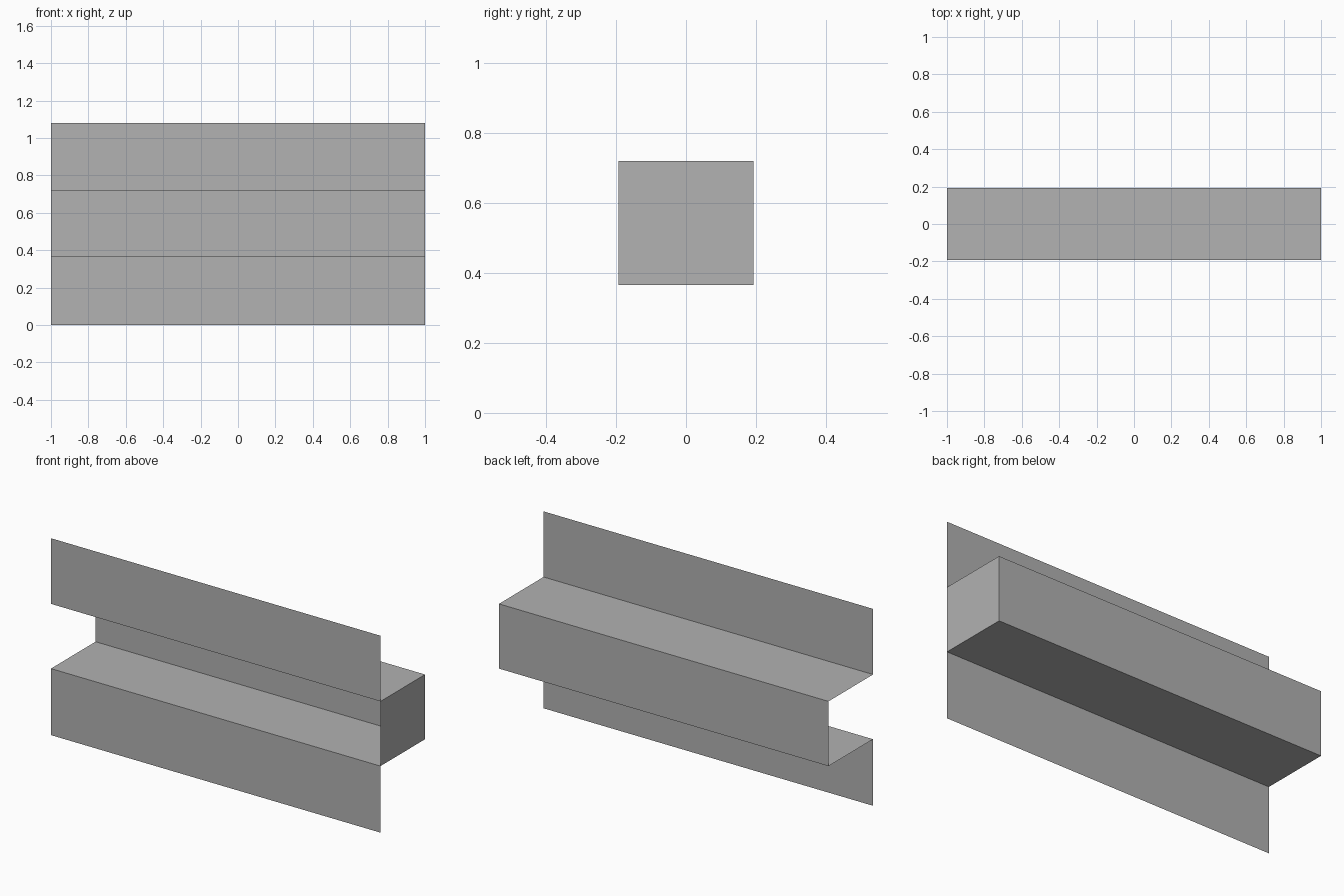
import bpy
import bmesh

cube = bpy.data.objects.get("Cube")
if cube:
    bpy.data.objects.remove(cube, do_unlink=True)

HALF = 1.0
DEPTH = 0.193
LOW, HIGH, TOP = 0.365, 0.72, 1.08

grey = bpy.data.materials.new("plain grey")
grey.use_nodes = True
colour = (0.445, 0.445, 0.445, 1)
grey.diffuse_color = colour
grey.node_tree.nodes["Principled BSDF"].inputs["Base Color"].default_value = colour

# Sheet metal section: lower flange, channel floor, back, channel roof, upper flange
section = [(-DEPTH, 0), (-DEPTH, LOW), (DEPTH, LOW),
           (DEPTH, HIGH), (-DEPTH, HIGH), (-DEPTH, TOP)]

bm = bmesh.new()
rows = [[bm.verts.new((x, y, z)) for y, z in section] for x in (-HALF, HALF)]
left, right = rows
for i in range(len(section) - 1):
    bm.faces.new((left[i], right[i], right[i + 1], left[i + 1]))

# End plate closing the channel on one side
bm.faces.new(right[1:5])

mesh = bpy.data.meshes.new("channel_panel")
bm.to_mesh(mesh)
bm.free()
mesh.materials.append(grey)
panel = bpy.data.objects.new("channel_panel", mesh)
bpy.context.collection.objects.link(panel)
